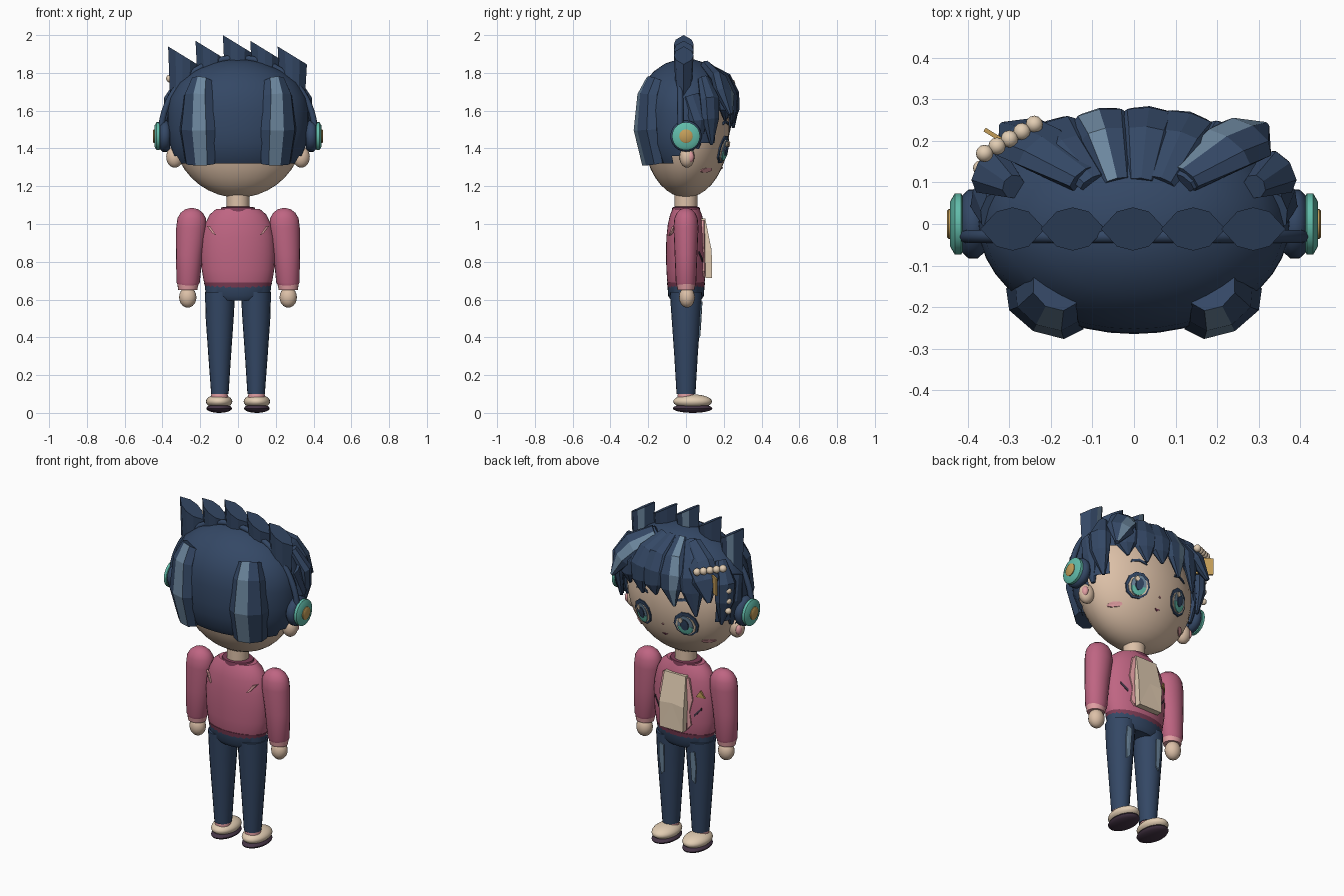
import bpy, bmesh, math
from mathutils import Vector

if "Cube" in bpy.data.objects:
    bpy.data.objects.remove(bpy.data.objects["Cube"])

def mat(name, rgb):
    m = bpy.data.materials.new(name)
    m.diffuse_color = (*rgb, 1)
    m.use_nodes = True
    m.node_tree.nodes["Principled BSDF"].inputs["Base Color"].default_value = m.diffuse_color
    return m

NAVY = mat("navy", (.034, .064, .13))
STEEL = mat("steel_blue", (.15, .24, .34))
SKIN = mat("skin", (.72, .53, .39))
CREAM = mat("cream", (.76, .61, .45))
PINK = mat("rose", (.52, .13, .225))
BLUSH = mat("light_pink", (.75, .34, .36))
WINE = mat("dark_rose", (.2, .045, .09))
PLUM = mat("plum", (.06, .035, .06))
TEAL = mat("teal", (.12, .5, .4))
GOLD = mat("gold", (.55, .34, .1))

def finish(name, bm, mats, smooth=None):
    bmesh.ops.recalc_face_normals(bm, faces=bm.faces)
    me = bpy.data.meshes.new(name)
    bm.to_mesh(me)
    bm.free()
    for m in mats:
        me.materials.append(m)
    ob = bpy.data.objects.new(name, me)
    bpy.context.collection.objects.link(ob)
    if smooth:
        bpy.ops.object.select_all(action='DESELECT')
        ob.select_set(True)
        bpy.context.view_layer.objects.active = ob
        bpy.ops.object.shade_smooth_by_angle(angle=math.radians(smooth))
    return ob

def ball(name, c, r, m, seg=24, rings=14):
    bm = bmesh.new()
    bmesh.ops.create_uvsphere(bm, u_segments=seg, v_segments=rings, radius=1)
    for v in bm.verts:
        v.co = Vector([c[i] + v.co[i] * r[i] for i in range(3)])
    return finish(name, bm, [m], 40)

def bridge(bm, rings):
    """Skin a list of equal vertex loops, capping both ends."""
    n = len(rings[0])
    faces = []
    for a, b in zip(rings, rings[1:]):
        for k in range(n):
            f = bm.faces.new((a[k], a[(k + 1) % n], b[(k + 1) % n], b[k]))
            faces.append((k, f))
    bm.faces.new(rings[0])
    bm.faces.new(rings[-1])
    return faces

def loft(name, rows, m, seg=28, cut=None, smooth=40):
    """Rows of (z, rx, ry, cx, cy) joined into a rounded body."""
    bm = bmesh.new()
    rings = []
    for z, rx, ry, cx, cy in rows:
        rings.append([bm.verts.new((cx + rx * math.cos(k * math.tau / seg),
                                    cy + ry * math.sin(k * math.tau / seg), z)) for k in range(seg)])
    bridge(bm, rings)
    if cut:
        bmesh.ops.delete(bm, geom=[f for f in bm.faces if cut(f.calc_center_median())], context='FACES')
    return finish(name, bm, [m], smooth)

def disc(name, x0, x1, r, z, m, bevel):
    """Ear-cup disc lying along x with a rounded rim."""
    bm = bmesh.new()
    rows = [(x0, r - bevel), (x0 + (x1 - x0) * .3, r), (x0 + (x1 - x0) * .7, r), (x1, r - bevel)]
    bridge(bm, [[bm.verts.new((x, q * math.cos(k * math.tau / 24), z + q * math.sin(k * math.tau / 24)))
                 for k in range(24)] for x, q in rows])
    return finish(name, bm, [m], 50)

def lock(name, path, shine=()):
    """Faceted hair lock: path of (x, y, z, half_width, half_thickness)."""
    bm = bmesh.new()
    rings = []
    pts = [Vector(p[:3]) for p in path]
    for i, p in enumerate(path):
        t = (pts[min(i + 1, len(pts) - 1)] - pts[max(i - 1, 0)]).normalized()
        out = Vector((pts[i].x * .5, pts[i].y, 0)).normalized()
        side = t.cross(out).normalized()
        out = side.cross(t)
        rings.append([bm.verts.new(pts[i] + side * p[3] * math.cos(k * math.tau / 8)
                                   + out * p[4] * math.sin(k * math.tau / 8)) for k in range(8)])
    for k, f in bridge(bm, rings):
        f.material_index = 1 if k in shine else 0
    return finish(name, bm, [NAVY, STEEL])

def plate(name, pts, surf, m, off=.004, thick=.008):
    """Thin decal with an (x, z) outline following the surface y = surf(x, z)."""
    bm = bmesh.new()
    cx = sum(p[0] for p in pts) / len(pts)
    cz = sum(p[1] for p in pts) / len(pts)
    s = 1 if surf(cx, cz) > 0 else -1
    def layer(d):
        return ([bm.verts.new((x, surf(x, z) + s * d, z)) for x, z in pts],
                bm.verts.new((cx, surf(cx, cz) + s * d, cz)))
    (a, ca), (b, cb) = layer(off), layer(off - thick)
    n = len(pts)
    for k in range(n):
        j = (k + 1) % n
        bm.faces.new((a[k], a[j], ca))
        bm.faces.new((b[j], b[k], cb))
        bm.faces.new((a[k], b[k], b[j], a[j]))
    return finish(name, bm, [m])

def oval(cx, cz, rx, rz, n=14, a0=0, a1=math.tau):
    full = a1 - a0 > 6.28
    return [(cx + rx * math.cos(a0 + (a1 - a0) * k / (n if full else n - 1)),
             cz + rz * math.sin(a0 + (a1 - a0) * k / (n if full else n - 1))) for k in range(n)]

def face_y(x, z):
    return .23 * math.sqrt(max(.02, 1 - (x / .35) ** 2 - ((z - 1.5) / .36) ** 2))

def chest_y(x, z):
    return .104 * math.sqrt(max(.02, 1 - (x / .193) ** 2)) * (1 if z < .95 else 1 - (z - .95))

# Head, neck and hair cap
ball("head", (0, 0, 1.5), (.35, .23, .36), SKIN, 32, 20)
loft("neck", [(1.03, .06, .06, 0, 0), (1.17, .06, .06, 0, 0)], SKIN)
cap_rows = [(1.32, .315, .215), (1.36, .34, .24), (1.43, .365, .258), (1.5, .375, .265), (1.6, .374, .263),
            (1.67, .362, .253), (1.75, .315, .222), (1.81, .235, .168), (1.85, .15, .11), (1.872, .06, .04)]
loft("hair_cap", [(z, rx, ry, 0, 0) for z, rx, ry in cap_rows], NAVY, 40,
     lambda c: (c.y > .14 and c.z < 1.62) or (c.y > .05 and c.z < 1.43) or (c.y > -.07 and c.z < 1.36)
     or c.z < 1.321)

# Crest of five slanted spikes
lens = [(0, 0), (.25, .042), (.5, .052), (.75, .042), (1, 0), (.75, -.042), (.5, -.052), (.25, -.042)]
for i, tip in enumerate((1.94, 1.97, 2.0, 1.97, 1.94)):
    bm = bmesh.new()
    x0 = -.37 + .145 * i
    low = 1.68 if i in (0, 4) else 1.78
    top = [bm.verts.new((x0 + .155 * u, -.012 + w, tip - .095 * u)) for u, w in lens]
    bot = [bm.verts.new((x0 + .01 + .135 * u, -.012 + w * .8, low)) for u, w in lens]
    for k, f in bridge(bm, [bot, top]):
        f.material_index = int(k == 1 and i % 2 == 0)
    finish("crest_spike", bm, [NAVY, STEEL])

# Mirrored hair locks
for s in (-1, 1):
    lock("back_lock", [(s * .19, -.16, 1.76, .06, .05), (s * .21, -.195, 1.68, .085, .055),
                       (s * .215, -.205, 1.5, .105, .06), (s * .2, -.17, 1.32, .09, .05)],
         (1,) if s > 0 else (2,))
    lock("side_lock", [(s * .29, .09, 1.77, .03, .03), (s * .345, .125, 1.66, .06, .04),
                       (s * .345, .13, 1.56, .055, .035), (s * .325, .135, 1.42, .008, .008)])
    lock("temple_lock", [(s * .34, .03, 1.68, .05, .03), (s * .36, .07, 1.55, .055, .03),
                         (s * .335, .06, 1.4, .012, .012)])
    lock("wing_lock", [(s * .12, .11, 1.83, .05, .03), (s * .22, .18, 1.76, .08, .04),
                       (s * .27, .205, 1.69, .075, .04), (s * .315, .235, 1.58, .012, .012)],
         (2,) if s > 0 else ())

# Fringe
for x, tip, shine in ((-.2, 1.47, ()), (-.08, 1.51, (2,)), (.035, 1.55, ()), (.13, 1.53, ()), (.235, 1.55, ())):
    y = .255 * math.sqrt(1 - (x / .4) ** 2)
    lock("fringe_lock", [(x * .5, .1, 1.84, .035, .02), (x * .85, y - .04, 1.77, .06, .03),
                         (x, y, 1.69, .075, .028), (x, y + .005, 1.61, .06, .025),
                         (x - .02, y, tip, .008, .008)], shine)

# Ears and headphones
for s in (-1, 1):
    ball("ear", (s * .335, .005, 1.355), (.045, .04, .057), SKIN, 16, 10)
    ball("inner_ear", (s * .36, .022, 1.355), (.018, .022, .03), BLUSH, 12, 8)
    disc("ear_pad", s * .36, s * .415, .083, 1.465, NAVY, .015)
    disc("ear_cup", s * .405, s * .443, .074, 1.465, TEAL, .02)
    disc("ear_cup_centre", s * .44, s * .45, .036, 1.465, GOLD, .004)
cu = bpy.data.curves.new("headband", 'CURVE')
cu.dimensions = '3D'
cu.bevel_depth = .016
cu.bevel_resolution = 2
sp = cu.splines.new('POLY')
sp.points.add(32)
for k, p in enumerate(sp.points):
    a = math.pi * k / 32
    p.co = (.408 * math.cos(a), -.03, 1.475 + .405 * math.sin(a), 1)
cu.materials.append(NAVY)
bpy.context.collection.objects.link(bpy.data.objects.new("headband", cu))

# Hair clip with beads
for k in range(5):
    t = k / 4
    ball("clip_bead", (-.24 - .12 * t, .24 - .07 * t, 1.745 + .025 * t), (.021, .021, .021), CREAM, 12, 8)
for z in (1.63, 1.57, 1.51):
    ball("hanging_bead", (-.37, .135, z), (.018, .018, .018), CREAM, 12, 8)
bm = bmesh.new()
bmesh.ops.create_cube(bm, size=1)
for v in bm.verts:
    u, w, h = v.co
    v.co = (-.315 - .09 * u + .005 * w, .2 - .055 * u * -1 + .009 * w, 1.68 + .1 * h)
finish("clip_plate", bm, [GOLD])

# Face
for s in (-1, 1):
    x, z = s * .14, 1.395
    plate("eye_outline", oval(x, z, .066, .075, 10), face_y, NAVY, .006, .009)
    plate("eye_white", oval(x, z - .006, .054, .058, 10), face_y, CREAM, .009, .006)
    plate("iris", oval(x, z - .004, .042, .058), face_y, STEEL, .012, .006)
    plate("iris_glow", oval(x, z - .012, .04, .048, 10, math.pi, math.tau), face_y, TEAL, .015, .006)
    plate("pupil", oval(x, z, .021, .034), face_y, NAVY, .018, .006)
    plate("eye_glint", oval(x + .018, z + .028, .012, .015, 8), face_y, CREAM, .021, .006)
    plate("eyebrow", [(x - .045, 1.525), (x, 1.537), (x + .045, 1.525), (x + .04, 1.54), (x, 1.552),
                      (x - .04, 1.54)], face_y, NAVY, .005)
    plate("cheek", oval(s * .225, 1.285, .03, .013, 10), face_y, BLUSH, .005)
plate("mouth", [(-.016, 1.302), (0, 1.29), (.016, 1.302)], face_y, WINE, .004)
plate("nose", oval(0, 1.365, .007, .005, 6), face_y, BLUSH, .005)

# Jacket
torso = [(.672, .17, .094), (.7, .182, .1), (.76, .192, .104), (.84, .196, .106), (.93, .192, .104),
         (1.0, .175, .096), (1.05, .15, .084), (1.08, .115, .07)]
loft("jacket", [(z, a, b, 0, 0) for z, a, b in torso], PINK, 32)
loft("jacket_hem", [(.655, .17, .096, 0, 0), (.69, .181, .101, 0, 0)], WINE, 32)
loft("collar", [(1.06, .1, .078, 0, 0), (1.088, .088, .072, 0, 0), (1.092, .06, .06, 0, 0)], WINE, 24)
def shirt_y(x, z):
    return .138 if z < .85 else .138 - (z - .85) * .2
plate("shirt_panel", [(-.075, .715), (.075, .715), (.08, .86), (.07, 1.03), (-.07, 1.03), (-.08, .86)],
      shirt_y, CREAM, 0, .035)
for s in (-1, 1):
    plate("lapel", [(s * .078, .72), (s * .1, .75), (s * .09, .82), (s * .108, .9), (s * .085, 1.02),
                    (s * .07, 1.02)], chest_y, BLUSH, .008, .012)
    plate("pocket", [(s * .115, .8), (s * .15, .84), (s * .15, .855), (s * .115, .815)], chest_y, PLUM, .007, .012)
    plate("back_streak", [(s * .165, .99), (s * .145, .985), (s * .115, .94), (s * .135, .95)],
          lambda x, z: -chest_y(x, z), BLUSH, .009, .015)
plate("badge", [(-.165, .91), (-.125, .92), (-.145, .955)], chest_y, GOLD, .009, .012)

# Arms, legs and shoes
for s in (-1, 1):
    loft("sleeve", [(.67, .05, .047, s * .265, 0), (.69, .062, .054, s * .264, 0), (.84, .07, .06, s * .258, 0),
                    (.98, .08, .066, s * .247, 0), (1.03, .076, .062, s * .245, 0), (1.06, .058, .048, s * .245, 0),
                    (1.078, .034, .028, s * .245, 0), (1.084, .01, .01, s * .245, 0)], PINK, 20)
    loft("cuff", [(.65, .05, .045, s * .266, 0), (.685, .057, .05, s * .265, 0)], BLUSH, 20)
    ball("hand", (s * .266, .005, .612), (.046, .042, .055), SKIN, 16, 10)
    loft("trouser_leg", [(.1, .046, .05, s * .096, 0), (.3, .06, .062, s * .097, 0),
                         (.5, .074, .076, s * .097, 0), (.64, .08, .086, s * .095, 0)], NAVY, 20)
    leg = lambda x, z: (.05 + (z - .1) * .066) * math.sqrt(max(.05, 1 - ((x - s * .097) / .078) ** 2))
    plate("trouser_shine", [(s * .09, .42), (s * .11, .4), (s * .12, .5), (s * .115, .59), (s * .085, .58)],
          leg, STEEL, .006, .01)
    loft("ankle", [(.07, .045, .045, s * .098, 0), (.11, .043, .043, s * .098, 0)], BLUSH, 16)
    ball("shoe", (s * .1, .035, .06), (.07, .103, .038), CREAM, 24, 12)
    ball("sole", (s * .1, .035, .024), (.068, .105, .024), PLUM, 24, 10)
loft("hips", [(.595, .13, .078, 0, 0), (.62, .17, .095, 0, 0), (.675, .176, .098, 0, 0)], NAVY, 28)
